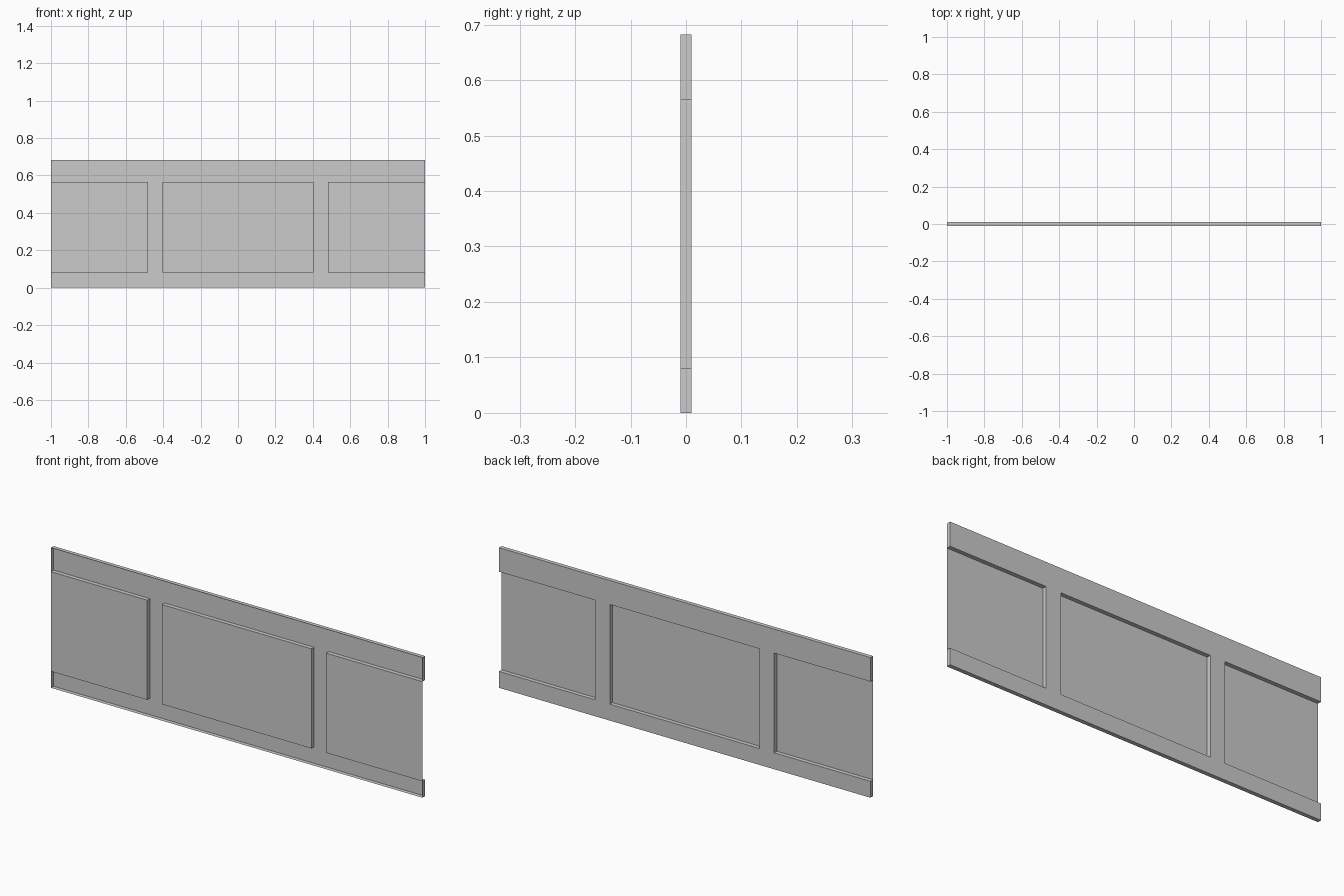
import bpy, bmesh

if "Cube" in bpy.data.objects:
    bpy.data.objects.remove(bpy.data.objects["Cube"])

FRONT, BACK = -0.01, 0.01
XS = [-1.0, -0.482, -0.403, 0.403, 0.482, 1.0]
ZS = [0.0, 0.08, 0.565, 0.682]


def is_frame(i, k):
    """True for rail and stile cells, False for panels and outside."""
    inside = 0 <= i < 5 and 0 <= k < 3
    return inside and (k != 1 or i in (1, 3))


bm = bmesh.new()


def quad(*pts):
    bm.faces.new([bm.verts.new(p) for p in pts])


for i in range(5):
    for k in range(3):
        x0, x1, z0, z1 = XS[i], XS[i + 1], ZS[k], ZS[k + 1]
        # Rails and stiles lie at the back, the three panels at the front
        y = BACK if is_frame(i, k) else FRONT
        corners = [(x0, z0), (x0, z1), (x1, z1), (x1, z0)]
        quad(*[(x, y, z) for x, z in corners])
        if not is_frame(i, k):
            continue
        # Folded lips wherever the frame meets a panel or the outer edge
        sides = [(-1, 0), (0, 1), (1, 0), (0, -1)]
        for n, (di, dk) in enumerate(sides):
            if not is_frame(i + di, k + dk):
                (ax, az), (bx, bz) = corners[n], corners[(n + 1) % 4]
                quad((bx, BACK, bz), (ax, BACK, az),
                     (ax, FRONT, az), (bx, FRONT, bz))

# Weld the pressed sheet
bmesh.ops.remove_doubles(bm, verts=bm.verts, dist=1e-5)
mesh = bpy.data.meshes.new("pressed_panel_sheet")
bm.to_mesh(mesh)
bm.free()
obj = bpy.data.objects.new("pressed_panel_sheet", mesh)
bpy.context.collection.objects.link(obj)
